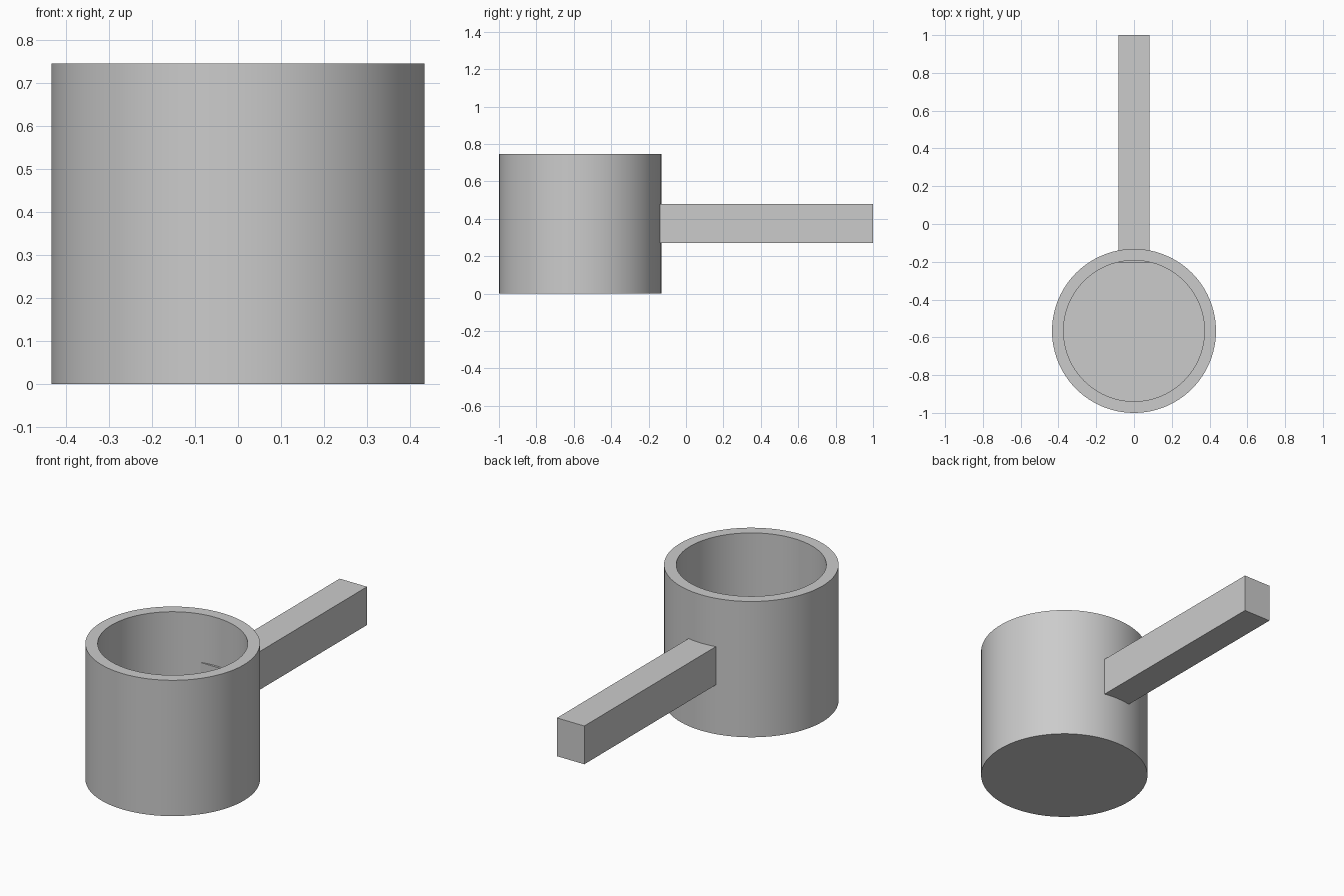
import bpy, bmesh, math
from mathutils import Matrix, Vector

cube = bpy.data.objects.get("Cube")
if cube:
    bpy.data.objects.remove(cube, do_unlink=True)

# One plain grey for the whole model
GREY = (0.6, 0.6, 0.6, 1.0)
grey = bpy.data.materials.new("plain_grey")
grey.use_nodes = True
grey.diffuse_color = GREY
grey.node_tree.nodes["Principled BSDF"].inputs["Base Color"].default_value = GREY


def add_object(name, bm):
    bmesh.ops.recalc_face_normals(bm, faces=bm.faces)
    mesh = bpy.data.meshes.new(name)
    bm.to_mesh(mesh)
    bm.free()
    mesh.materials.append(grey)
    obj = bpy.data.objects.new(name, mesh)
    bpy.context.collection.objects.link(obj)
    return obj


# Cup: a solid cylinder whose top is inset to a rim and pushed down to the floor
RADIUS, INNER, HEIGHT, FLOOR = 0.434, 0.373, 0.745, 0.06
CUP_Y = RADIUS - 1.0
bm = bmesh.new()
bmesh.ops.create_cone(bm, cap_ends=True, segments=96, radius1=RADIUS, radius2=RADIUS,
                      depth=HEIGHT, matrix=Matrix.Translation((0, CUP_Y, HEIGHT / 2)))
top = max(bm.faces, key=lambda f: f.calc_center_median().z)
bmesh.ops.inset_region(bm, faces=[top], thickness=RADIUS - INNER, use_even_offset=True)
well = bmesh.ops.extrude_discrete_faces(bm, faces=[top])["faces"][0]
bmesh.ops.translate(bm, verts=well.verts, vec=Vector((0, 0, FLOOR - HEIGHT)))
cup = add_object("cup", bm)
bpy.context.view_layer.objects.active = cup
cup.select_set(True)
bpy.ops.object.shade_smooth_by_angle(angle=math.radians(30))
cup.select_set(False)

# Handle: a square-edged bar that pokes just through the cup wall
low, high = Vector((-0.083, -0.205, 0.27)), Vector((0.083, 1.0, 0.48))
size = high - low
bm = bmesh.new()
bmesh.ops.create_cube(bm, size=1, matrix=Matrix.Translation((low + high) / 2)
                      @ Matrix.Diagonal((*size, 1)))
add_object("handle", bm)
